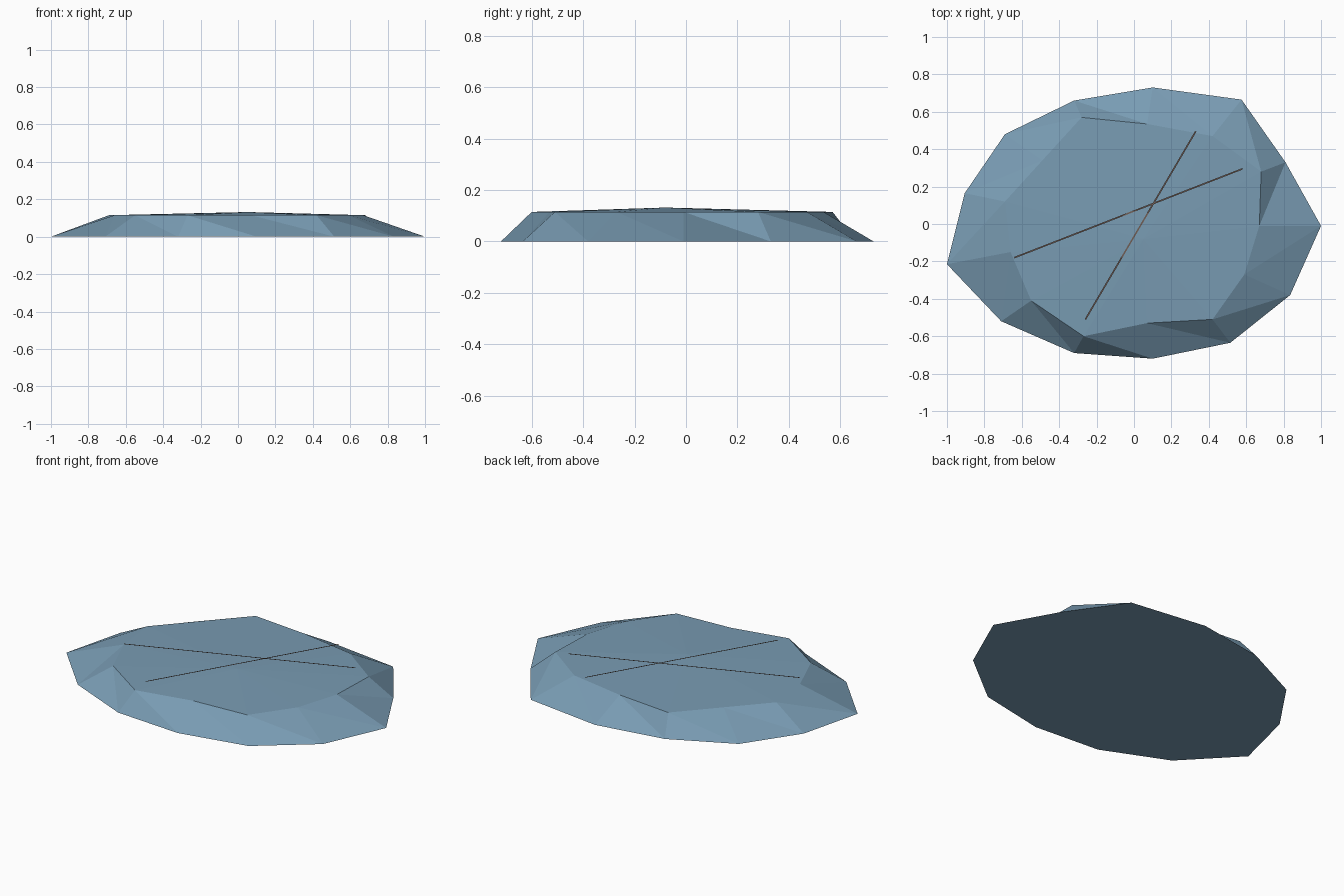
import bpy, math
from mathutils import Vector

if "Cube" in bpy.data.objects:
    bpy.data.objects.remove(bpy.data.objects["Cube"])

def material(name, rgb):
    m = bpy.data.materials.new(name)
    m.diffuse_color = (*rgb, 1)
    m.use_nodes = True
    m.node_tree.nodes["Principled BSDF"].inputs["Base Color"].default_value = m.diffuse_color
    return m

def build(name, verts, faces, mat):
    me = bpy.data.meshes.new(name)
    me.from_pydata(verts, [], faces)
    me.materials.append(mat)
    ob = bpy.data.objects.new(name, me)
    bpy.context.collection.objects.link(ob)
    return ob

slate = material("slate blue", (0.19, 0.33, 0.45))
brown = material("crack brown", (0.16, 0.11, 0.09))

# Stone slab: irregular 13-sided base and rim, low domed top
base = [(1, -.01), (.81, .33), (.575, .665), (.10, .73), (-.32, .66), (-.69, .48), (-.905, .165),
        (-1, -.215), (-.71, -.52), (-.32, -.69), (.10, -.72), (.515, -.635), (.835, -.38)]
rim = [(.67, -.01), (.68, .28), (.42, .47), (.07, .535), (-.28, .57), (-.49, .34), (-.69, .12),
       (-.66, -.15), (-.55, -.41), (-.27, -.60), (.07, -.53), (.42, -.51), (.59, -.27)]
n = len(base)
verts = [(x, y, 0) for x, y in base] + [(x, y, .115) for x, y in rim] + [(.05, -.08, .132)]
faces = [tuple(reversed(range(n)))]
for i in range(n):
    j = (i + 1) % n
    faces += [(i, j, n + i), (j, n + j, n + i), (n + i, n + j, 2 * n)]
build("stone_slab", verts, faces, slate)

# Two thin crack strips lying over the top
def crack(name, a, b, width=.008, z=.136):
    a, b = Vector((*a, z)), Vector((*b, z))
    d = (b - a).normalized()
    s = Vector((-d.y, d.x, 0)) * width / 2
    return build(name, [a - s, b - s, b + s, a + s], [(0, 1, 2, 3)], brown)

crack("long_crack", (-.64, -.18), (.58, .295))
crack("cross_crack", (-.26, -.51), (.33, .495))
